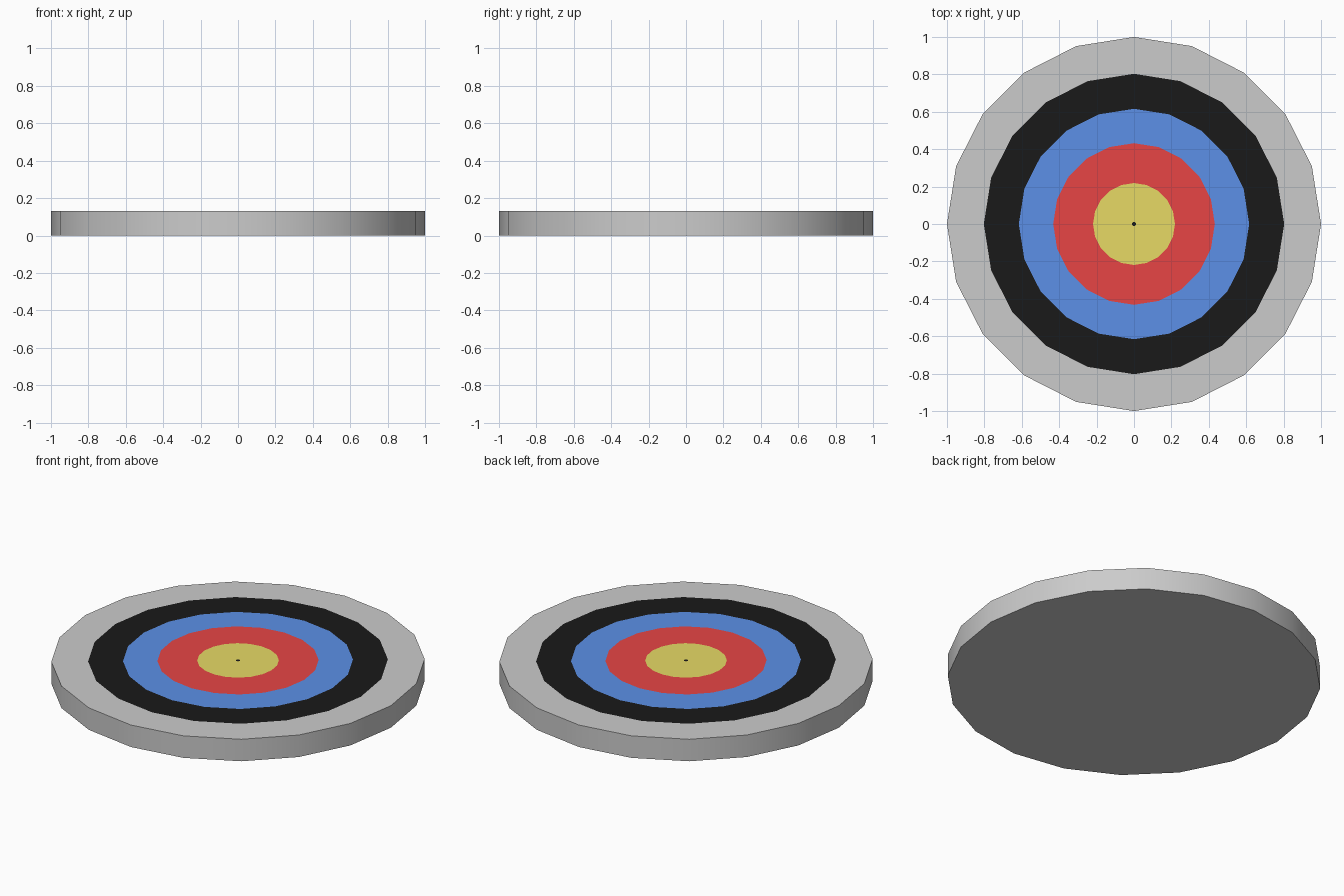
import bpy, bmesh, math

if "Cube" in bpy.data.objects:
    bpy.data.objects.remove(bpy.data.objects["Cube"])

SIDES = 20
HEIGHT = 0.13


def loop(bm, radius, z):
    return [bm.verts.new((radius * math.cos(2 * math.pi * i / SIDES),
                          radius * math.sin(2 * math.pi * i / SIDES), z))
            for i in range(SIDES)]


def bridge(bm, outer, inner):
    for i in range(SIDES):
        j = (i + 1) % SIDES
        bm.faces.new((outer[i], outer[j], inner[j], inner[i]))


def finish(bm, name, color=None):
    mesh = bpy.data.meshes.new(name)
    bm.to_mesh(mesh)
    bm.free()
    obj = bpy.data.objects.new(name, mesh)
    bpy.context.collection.objects.link(obj)
    if color:
        mat = bpy.data.materials.new(name + "_color")
        mat.diffuse_color = (*color, 1)
        mat.use_nodes = True
        mat.node_tree.nodes["Principled BSDF"].inputs["Base Color"].default_value = mat.diffuse_color
        mesh.materials.append(mat)
    return obj


# Board: underside, rim and the plain outer ring
bm = bmesh.new()
base = loop(bm, 1.0, 0)
rim = loop(bm, 1.0, HEIGHT)
bm.faces.new(base[::-1])
bridge(bm, base, rim)
bridge(bm, rim, loop(bm, 0.803, HEIGHT))
board = finish(bm, "board")
bpy.context.view_layer.objects.active = board
board.select_set(True)
bpy.ops.object.shade_smooth_by_angle(angle=math.radians(30))

# Coloured rings, flush with the board's top, from the outside in
rings = [
    ("black_ring", 0.803, 0.616, (0.01, 0.01, 0.01)),
    ("blue_ring", 0.616, 0.432, (0.106, 0.279, 0.8)),
    ("red_ring", 0.432, 0.219, (0.8, 0.06, 0.06)),
    ("gold_ring", 0.219, 0.011, (0.8, 0.7, 0.13)),
    ("centre_dot", 0.011, 0, (0.01, 0.01, 0.01)),
]
for name, outer, inner, color in rings:
    bm = bmesh.new()
    edge = loop(bm, outer, HEIGHT)
    if inner:
        bridge(bm, edge, loop(bm, inner, HEIGHT))
    else:
        bm.faces.new(edge)
    finish(bm, name, color)
